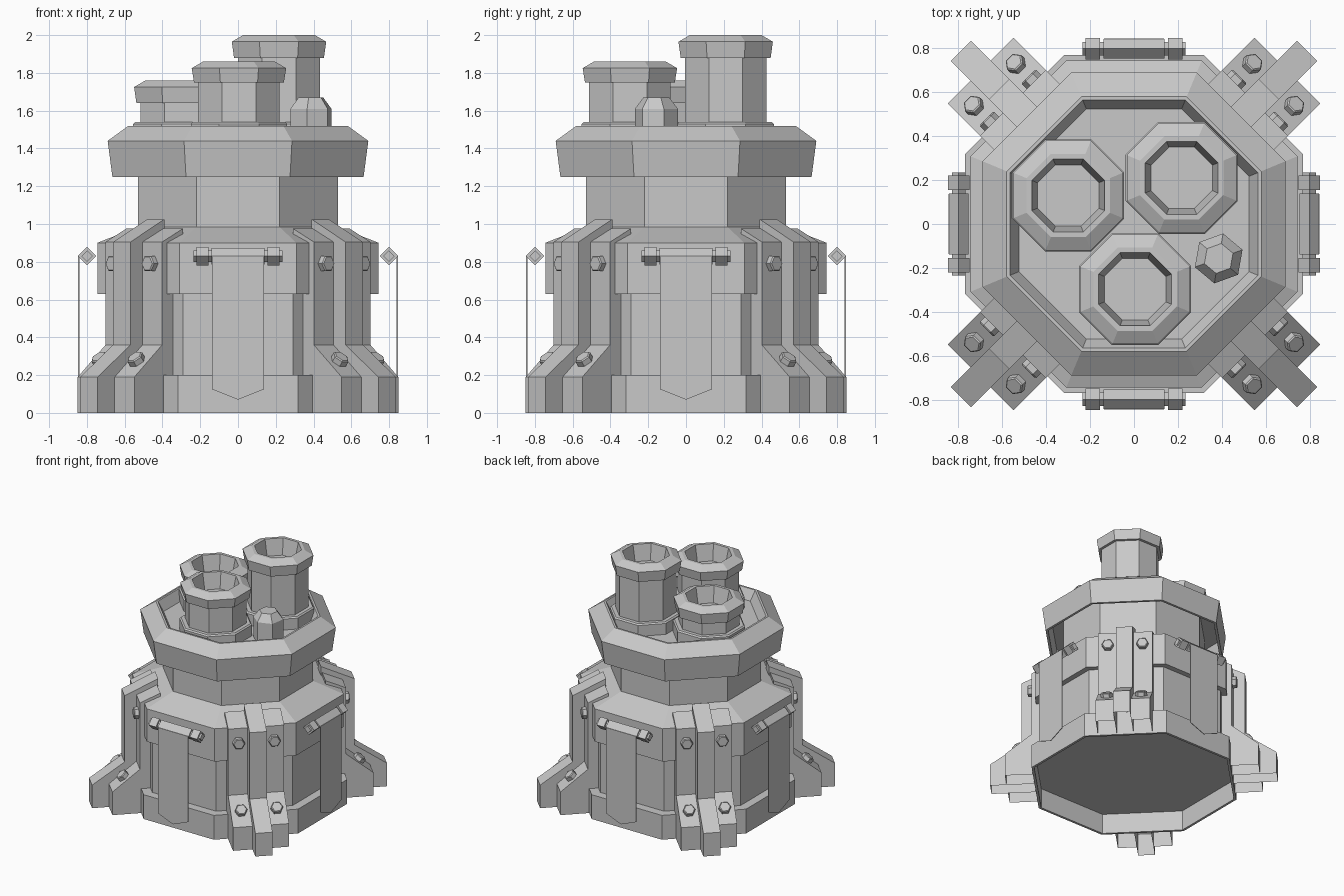
import bpy, bmesh, math
from mathutils import Matrix, Vector

cube = bpy.data.objects.get("Cube")
if cube:
    bpy.data.objects.remove(cube, do_unlink=True)

grey = bpy.data.materials.new("plain_grey")
grey.use_nodes = True
colour = (0.58, 0.58, 0.58, 1)
grey.diffuse_color = colour
grey.node_tree.nodes["Principled BSDF"].inputs["Base Color"].default_value = colour


def finish(name, bm, matrix=Matrix()):
    mesh = bpy.data.meshes.new(name)
    bm.to_mesh(mesh)
    bm.free()
    mesh.materials.append(grey)
    obj = bpy.data.objects.new(name, mesh)
    bpy.context.collection.objects.link(obj)
    obj.matrix_world = matrix


def stack(name, profile, sides=8, turn=math.pi / 8, matrix=Matrix()):
    """Many-sided solid from (flat-to-centre distance, height) rings, capped at both ends."""
    bm = bmesh.new()
    rings = []
    for dist, z in profile:
        r = dist / math.cos(math.pi / sides)
        angles = [turn + 2 * math.pi * i / sides for i in range(sides)]
        rings.append([bm.verts.new((r * math.cos(a), r * math.sin(a), z)) for a in angles])
    for low, high in zip(rings, rings[1:]):
        for i in range(sides):
            j = (i + 1) % sides
            bm.faces.new((low[i], low[j], high[j], high[i]))
    bm.faces.new(rings[0])
    bm.faces.new(rings[-1])
    bmesh.ops.recalc_face_normals(bm, faces=bm.faces)
    finish(name, bm, matrix)


def slab(name, outline, a, b, matrix, open_base=False):
    """Outline in the local x-z plane, extruded along local y from a to b."""
    bm = bmesh.new()
    face = bm.faces.new([bm.verts.new((x, a, z)) for x, z in outline])
    new = bmesh.ops.extrude_face_region(bm, geom=[face])["geom"]
    moved = [v for v in new if isinstance(v, bmesh.types.BMVert)]
    bmesh.ops.translate(bm, verts=moved, vec=(0, b - a, 0))
    bmesh.ops.recalc_face_normals(bm, faces=bm.faces)
    if open_base:
        base = [f for f in bm.faces if all(v.co.z < 0.001 for v in f.verts)]
        bmesh.ops.delete(bm, geom=base, context='FACES')
    finish(name, bm, matrix)


def diamond(half):
    x, z = 0.799, 0.83
    return [(x - half, z), (x, z - half), (x + half, z), (x, z + half)]


def bolt(name, matrix, point, normal):
    aim = Vector(normal).to_track_quat('Z', 'Y').to_matrix().to_4x4()
    stack(name, [(0.04, -0.02), (0.04, 0.03), (0.034, 0.036)], 6, 0,
          matrix @ Matrix.Translation(point) @ aim)


# Main body: hollow plinth, waist, band, sloping shoulder and neck
stack("body", [(0.735, 0.17), (0.75, 0.17), (0.75, 0), (0.77, 0), (0.77, 0.2), (0.7, 0.2),
               (0.7, 0.63), (0.745, 0.63), (0.745, 0.9), (0.53, 0.985), (0.53, 1.4)])

# Flared collar, hollow underneath, with a sunken deck
stack("collar", [(0.52, 1.38), (0.625, 1.38), (0.645, 1.25), (0.665, 1.25), (0.69, 1.44),
                 (0.58, 1.52), (0.565, 1.52), (0.525, 1.44)])

# Three chimneys: position, top height, cap height
chimneys = [("tall", 0.217, 0.21, 2.0, 0.12),
            ("middle", 0.005, -0.297, 1.86, 0.11),
            ("short", -0.3, 0.13, 1.76, 0.12)]
for label, x, y, top, cap in chimneys:
    place = Matrix.Translation((x, y, 0))
    stack(label + "_chimney_flange", [(0.255, 1.43), (0.255, 1.53), (0.245, 1.54)], matrix=place)
    stack(label + "_chimney",
          [(0.216, 1.43), (0.216, top - cap), (0.238, top - cap), (0.25, top - 0.035),
           (0.19, top), (0.166, top), (0.14, top - 0.13)], matrix=place)

# Small vent on the deck
stack("vent", [(0.1, 1.43), (0.1, 1.61), (0.06, 1.67)], 6, math.radians(80),
      Matrix.Translation((0.386, -0.157, 0)))

# Buttress legs on the four diagonals
side_beam = [(0.765, 0), (0.988, 0), (0.988, 0.19), (0.78, 0.36),
             (0.78, 0.905), (0.625, 0.975), (0.625, 0.9), (0.69, 0.2), (0.765, 0.2)]
centre_beam = [(0.765, 0), (1.116, 0), (1.116, 0.19), (0.87, 0.36),
               (0.87, 0.905), (0.616, 1.025), (0.616, 0.9), (0.69, 0.2), (0.765, 0.2)]
for k in range(4):
    spin = Matrix.Rotation(math.pi / 4 + k * math.pi / 2, 4, 'Z')
    slab(f"leg_centre_{k}", centre_beam, -0.065, 0.065, spin, True)
    for s in (-1, 1):
        slab(f"leg_side_{k}_{s}", side_beam, s * 0.065, s * 0.212, spin, True)
        bolt(f"foot_bolt_{k}_{s}", spin, (0.888, s * 0.135, 0.272), (0.17, 0, 0.208))
        bolt(f"upper_bolt_{k}_{s}", spin, (0.78, s * 0.135, 0.79), (1, 0, 0))

# Hinged flaps on the four straight sides
upright = Matrix.Rotation(math.pi / 2, 4, 'Z')
for k in range(4):
    spin = Matrix.Rotation(k * math.pi / 2, 4, 'Z')
    slab(f"hinge_rod_{k}", diamond(0.044), -0.14, 0.14, spin)
    slab(f"hinge_pin_{k}", diamond(0.03), -0.235, 0.235, spin)
    for s in (-1, 1):
        slab(f"hinge_bracket_{k}_{s}", diamond(0.049), s * 0.155, s * 0.22, spin)
    slab(f"flap_{k}", [(-0.137, 0.83), (0.137, 0.83), (0.137, 0.125), (0, 0.07), (-0.137, 0.125)],
         -0.846, -0.84, spin @ upright)
